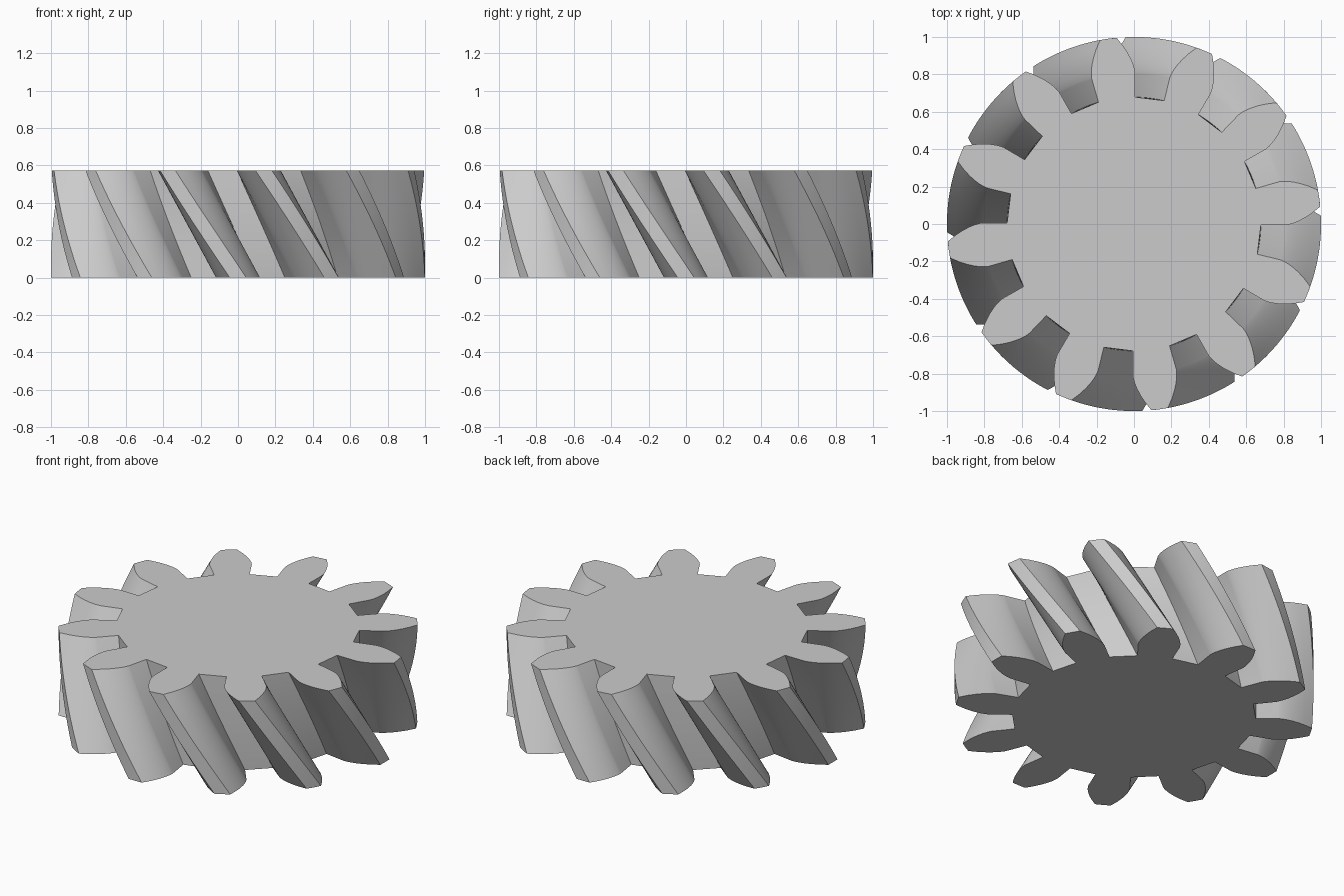
import bpy, bmesh
from math import acos, tan, cos, sin, pi, radians

cube = bpy.data.objects.get("Cube")
if cube:
    bpy.data.objects.remove(cube, do_unlink=True)

# Gear proportions, from standard involute rules
TEETH = 12
PITCH_R = TEETH / (TEETH + 2)
MODULE = 2 * PITCH_R / TEETH
PRESSURE = radians(20)
BASE_R = PITCH_R * cos(PRESSURE)
ROOT_R = PITCH_R - 1.25 * MODULE
TIP_R = 1.0
HEIGHT = 0.573
TWIST = -HEIGHT * tan(radians(30)) / PITCH_R
FLANK_STEPS, LAYERS = 8, 24


def involute(r):
    a = acos(min(1, BASE_R / r))
    return tan(a) - a


# Half tooth outline as (radius, angle from tooth centre), root to tip
base_half = pi / (2 * TEETH) + involute(PITCH_R)
flank = [(ROOT_R, base_half)]
for i in range(FLANK_STEPS + 1):
    r = BASE_R + (TIP_R - BASE_R) * (i / FLANK_STEPS) ** 2
    flank.append((r, base_half - involute(r)))
tooth = [(r, -a) for r, a in flank] + [(TIP_R, 0)] + flank[::-1]
outline = [(r, a + 2 * pi * k / TEETH) for k in range(TEETH) for r, a in tooth]

# Twisted stack of outlines, closed with flat end caps
bm = bmesh.new()
rings = []
for j in range(LAYERS + 1):
    t = j / LAYERS
    rings.append([bm.verts.new((r * cos(a + TWIST * t), r * sin(a + TWIST * t), HEIGHT * t))
                  for r, a in outline])
count = len(outline)
for low, high in zip(rings, rings[1:]):
    for i in range(count):
        n = (i + 1) % count
        bm.faces.new((low[i], low[n], high[n], high[i]))
bm.faces.new(rings[0][::-1])
bm.faces.new(rings[-1])

mesh = bpy.data.meshes.new("helical_gear")
bm.to_mesh(mesh)
bm.free()
gear = bpy.data.objects.new("helical_gear", mesh)
bpy.context.collection.objects.link(gear)

# Plain grey metal
grey = bpy.data.materials.new("light_grey")
grey.use_nodes = True
color = (0.6, 0.6, 0.6, 1)
grey.diffuse_color = color
grey.node_tree.nodes["Principled BSDF"].inputs["Base Color"].default_value = color
mesh.materials.append(grey)

# Smooth flanks, crisp edges
bpy.ops.object.select_all(action='DESELECT')
gear.select_set(True)
bpy.context.view_layer.objects.active = gear
bpy.ops.object.shade_smooth_by_angle(angle=radians(25))
